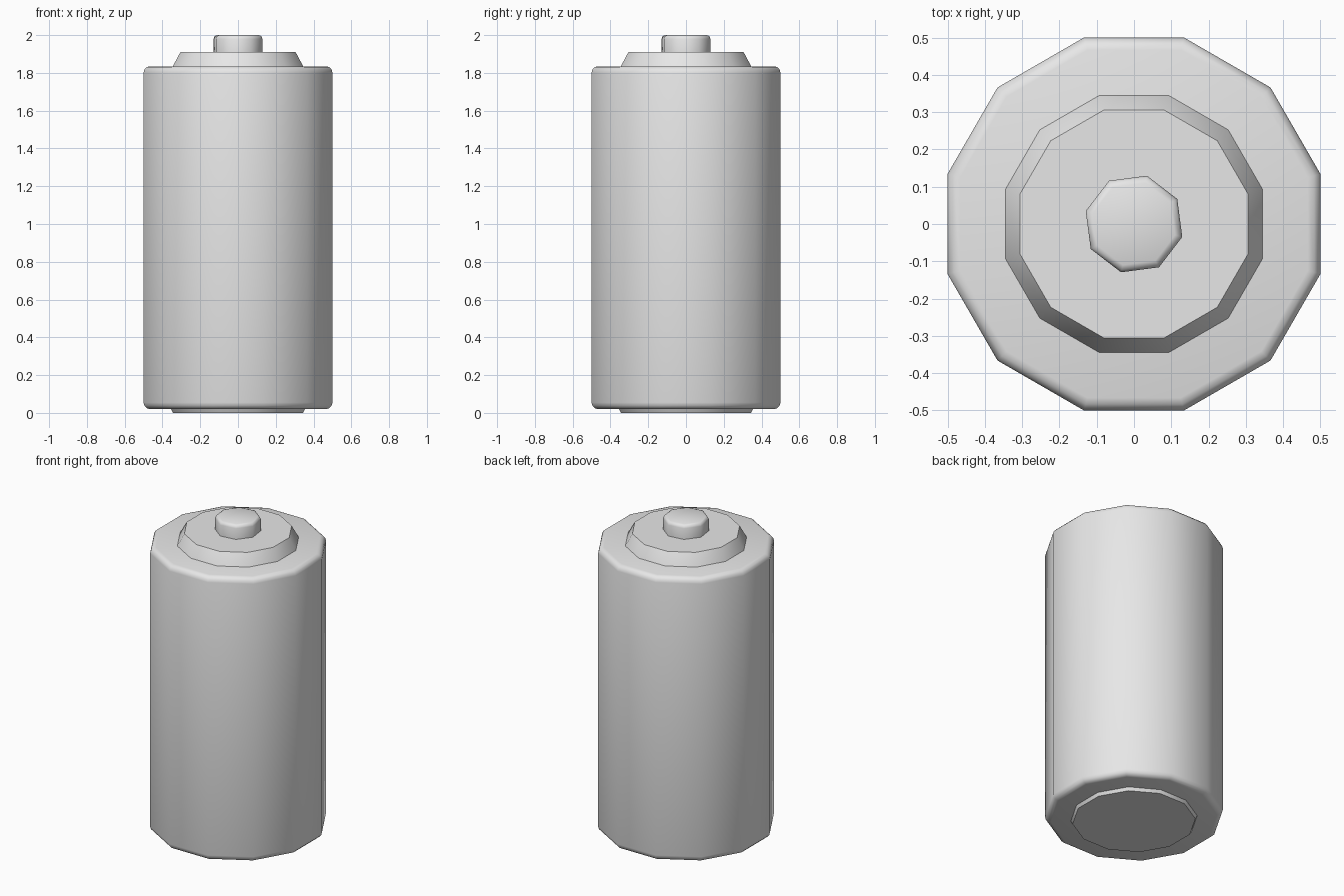
import bpy
import bmesh
import math

cube = bpy.data.objects.get("Cube")
if cube:
    bpy.data.objects.remove(cube, do_unlink=True)

grey = bpy.data.materials.new("light_grey")
grey.use_nodes = True
colour = (0.8, 0.8, 0.8, 1)
grey.diffuse_color = colour
grey.node_tree.nodes["Principled BSDF"].inputs["Base Color"].default_value = colour


def turned_part(name, profile, sides, phase, smooth_angle):
    """Closed faceted solid from (corner radius, height) pairs, bottom to top."""
    bm = bmesh.new()
    rings = []
    for radius, z in profile:
        angles = [math.radians(phase) + math.tau * i / sides for i in range(sides)]
        rings.append([bm.verts.new((radius * math.cos(a), radius * math.sin(a), z))
                      for a in angles])
    for low, high in zip(rings, rings[1:]):
        for i in range(sides):
            j = (i + 1) % sides
            bm.faces.new((low[i], low[j], high[j], high[i]))
    bm.faces.new(rings[0][::-1])
    bm.faces.new(rings[-1])
    mesh = bpy.data.meshes.new(name)
    bm.to_mesh(mesh)
    bm.free()
    mesh.materials.append(grey)
    obj = bpy.data.objects.new(name, mesh)
    bpy.context.collection.objects.link(obj)
    bpy.ops.object.select_all(action="DESELECT")
    obj.select_set(True)
    bpy.context.view_layer.objects.active = obj
    bpy.ops.object.shade_smooth_by_angle(angle=math.radians(smooth_angle))
    return obj


def rounded(radius, bottom, top, bevel, steps, both=True):
    """Cylinder profile with rounded rims."""
    arc = [(radius - bevel * (1 - math.cos(t)), bevel * (1 - math.sin(t)))
           for t in (math.pi / 2 * k / steps for k in range(steps + 1))]
    upper = [(r, top - dz) for r, dz in arc]
    lower = [(r, bottom + dz) for r, dz in reversed(arc)] if both else [(radius, bottom)]
    return lower + upper


# Corner radius of a twelve-sided part from its flat-to-centre distance
flat = 1 / math.cos(math.pi / 12)

# Main casing with softened rims
turned_part("casing", rounded(0.5 * flat, 0.02, 1.835, 0.035, 3), 12, 15, 40)

# Sloped collar on top and contact plate underneath
turned_part("top_collar", [(0.35 * flat, 1.82), (0.345 * flat, 1.835),
                           (0.305 * flat, 1.91)], 12, 15, 35)
turned_part("bottom_plate", [(0.345 * flat, 0), (0.36 * flat, 0.03)], 12, 15, 35)

# Raised terminal button
turned_part("terminal", rounded(0.134, 1.9, 2.0, 0.02, 2, False), 8, 30, 50)
